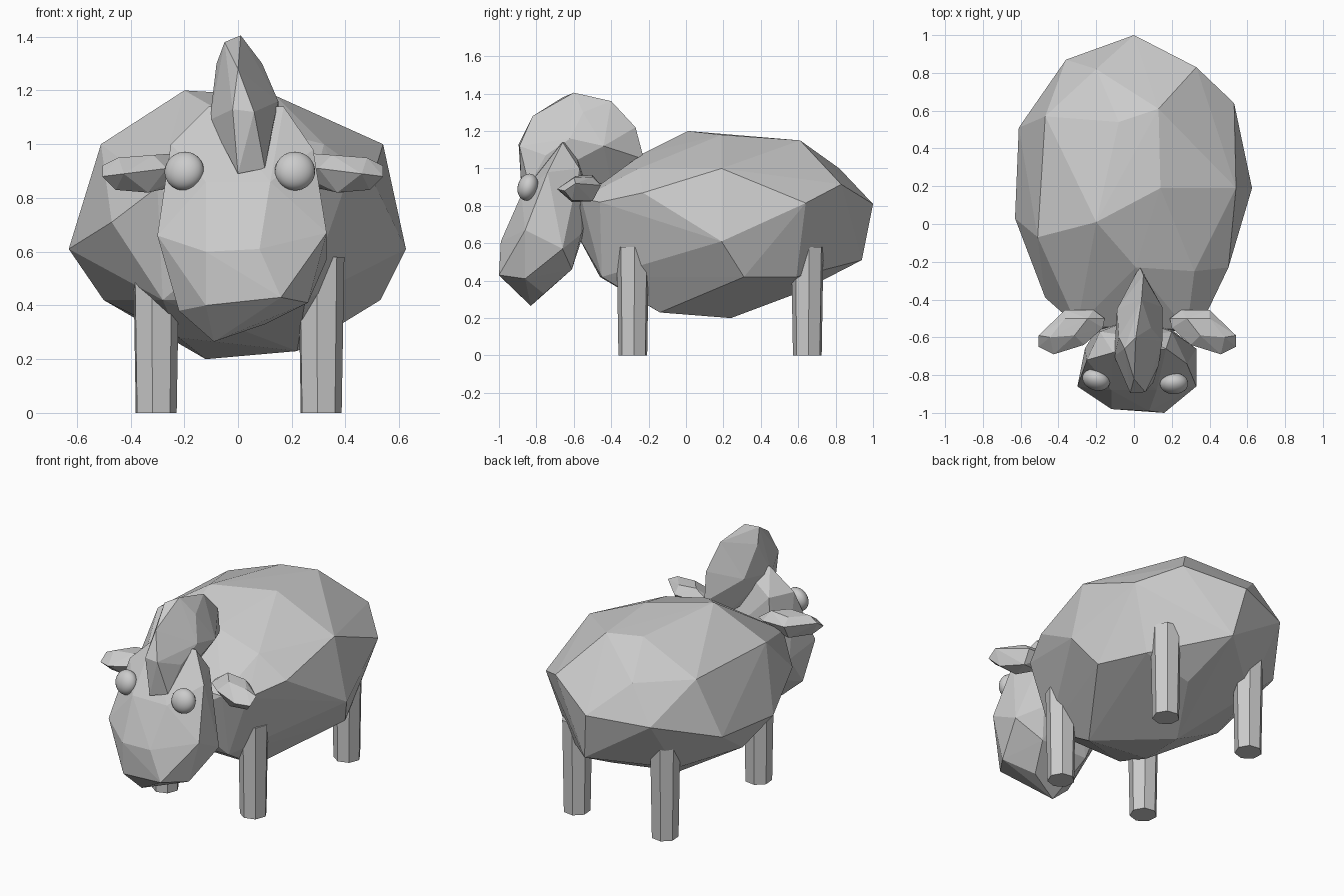
import bpy, bmesh, math


def hull(name, pts):
    """Faceted closed part: convex hull of a few key points."""
    bm = bmesh.new()
    for p in pts:
        bm.verts.new(p)
    bmesh.ops.convex_hull(bm, input=bm.verts)
    loose = [v for v in bm.verts if not v.link_faces]
    bmesh.ops.delete(bm, geom=loose, context='VERTS')
    bmesh.ops.recalc_face_normals(bm, faces=bm.faces)
    me = bpy.data.meshes.new(name)
    bm.to_mesh(me)
    bm.free()
    ob = bpy.data.objects.new(name, me)
    bpy.context.collection.objects.link(ob)
    return ob


# Woolly body
hull("body", [
    (-.2, .01, 1.2), (.14, .19, 1.18), (.13, .61, 1.15), (-.08, .54, 1.155), (.01, -.23, 1.08),
    (.54, .19, 1.0), (.53, .64, .815), (.33, .83, .915), (0, 1.0, .81), (-.2, .82, 1.0),
    (-.36, .87, .78), (-.51, -.07, 1.0), (-.47, .57, 1.0), (.32, -.25, 1.0),
    (.625, .19, .61), (-.63, .03, .61), (-.61, .51, .65), (.5, -.23, .87), (-.47, -.39, .71),
    (.39, -.46, .82), (.28, -.56, .84), (-.3, -.54, .84), (0, -.59, .66), (-.28, -.46, .42),
    (.25, -.45, .42), (.53, .31, .42), (.4, .59, .42), (.05, .94, .51), (-.5, .15, .42),
    (-.35, .6, .42), (-.12, .24, .2), (.22, -.14, .23), (-.22, -.15, .28), (.1, .6, .335)])

# Head, with a broad drooping muzzle
hull("head", [
    (-.11, -.68, 1.14), (.17, -.66, 1.14), (.02, -.6, 1.13), (-.25, -.72, 1.0), (.28, -.74, .98),
    (-.12, -.88, .86), (.12, -.88, .86), (-.3, -.86, .66), (.33, -.86, .67),
    (-.12, -.98, .6), (.08, -.99, .61), (-.12, -.97, .4), (.16, -1.0, .43),
    (-.22, -.85, .38), (.26, -.86, .41), (-.09, -.83, .265), (.1, -.76, .33),
    (-.26, -.66, .6), (.33, -.66, .57), (-.15, -.61, .46), (.17, -.61, .46),
    (-.2, -.56, .65), (.2, -.56, .65), (0, -.5, .8), (-.18, -.57, 1.0), (.2, -.57, 1.0)])

# Tall wool tuft on top of the head
hull("wool_tuft", [
    (.01, -.6, 1.405), (-.05, -.66, 1.38), (.04, -.4, 1.36), (0, -.82, 1.28), (.05, -.27, 1.22),
    (.03, -.225, 1.05), (-.02, -.895, 1.13), (.06, -.89, 1.12), (0, -.88, .89), (.1, -.84, .91),
    (-.08, -.6, 1.3), (.09, -.55, 1.3), (-.105, -.7, 1.09), (-.09, -.45, 1.14),
    (.15, -.62, 1.16), (.15, -.44, 1.12), (.13, -.75, 1.07), (0, -.4, .92)])

# Rounded ears, mirrored about the slightly offset head centre
ear = [(.28, -.5, .965), (.4, -.5, .955), (.48, -.6, .95), (.35, -.59, .96),
       (.19, -.5, .9), (.25, -.455, .91), (.4, -.455, .91), (.54, -.59, .92),
       (.54, -.65, .88), (.46, -.69, .89), (.3, -.64, .91), (.2, -.55, .9),
       (.28, -.52, .84), (.4, -.5, .825), (.49, -.61, .83), (.37, -.61, .82)]
hull("ear_right", ear)
hull("ear_left", [(.035 - x, y, z) for x, y, z in ear])

# Smooth, flattened eyes
for side, label in ((1, "right"), (-1, "left")):
    bpy.ops.mesh.primitive_uv_sphere_add(segments=24, ring_count=16, radius=1,
                                         location=(.006 + side * .206, -.835 - side * .01, .9),
                                         rotation=(math.radians(-15), 0,
                                                   math.radians(side * 10 - 8)))
    eye = bpy.context.object
    eye.name = "eye_" + label
    eye.scale = (.075, .055, .073)
    bpy.ops.object.shade_smooth()

# Stubby seven-sided legs, wider where they meet the body
for y, end in ((-.283, "front"), (.65, "back")):
    for side, label in ((1, "right"), (-1, "left")):
        bpy.ops.mesh.primitive_cone_add(vertices=7, radius1=.079, radius2=.089, depth=.58,
                                        location=(side * .307, y, .29),
                                        rotation=(0, 0, .3))
        bpy.context.object.name = f"{end}_leg_{label}"
